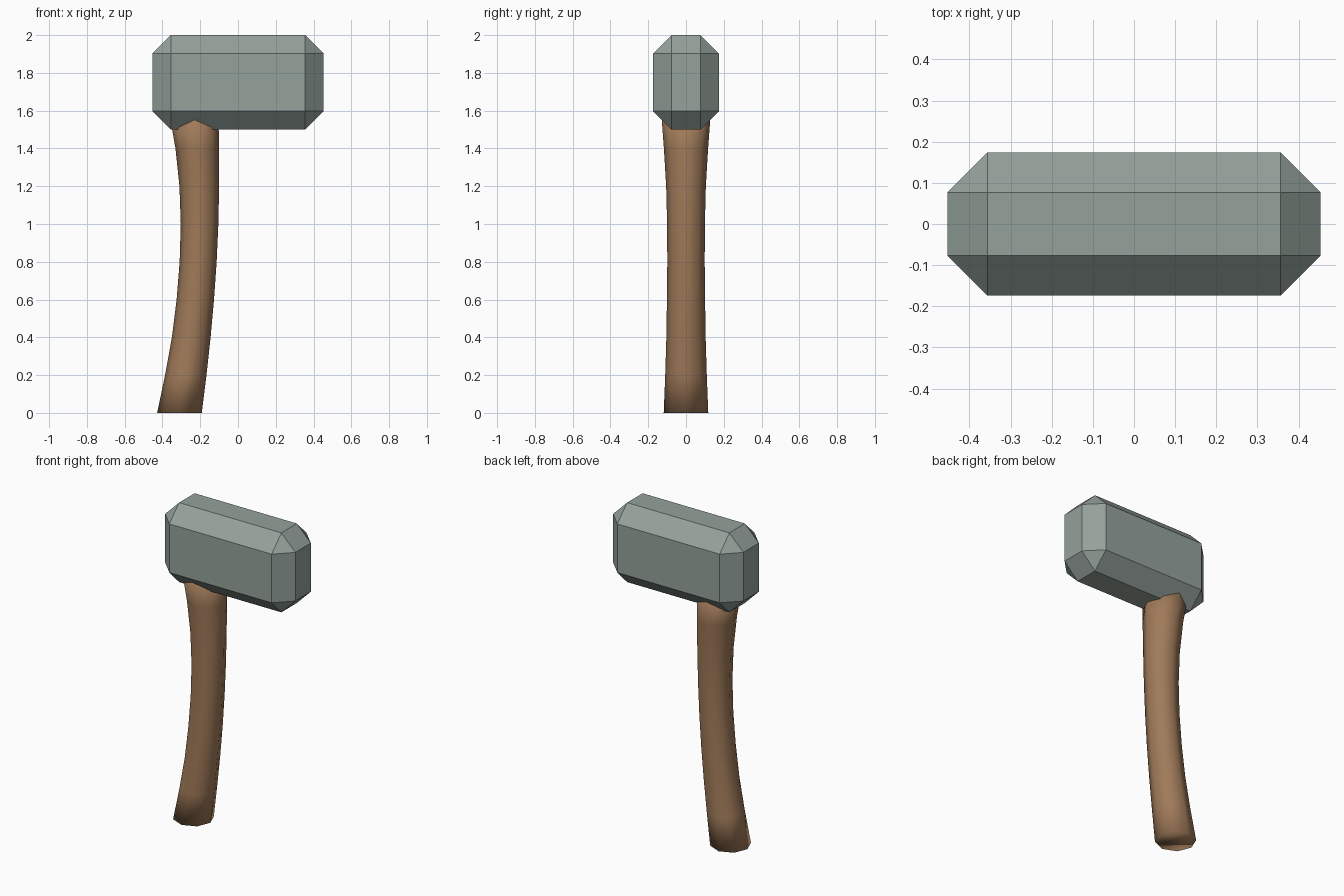
import bpy
import bmesh
from math import cos, sin, pi

if "Cube" in bpy.data.objects:
    bpy.data.objects.remove(bpy.data.objects["Cube"])


def material(name, color):
    m = bpy.data.materials.new(name)
    m.diffuse_color = (*color, 1)
    m.use_nodes = True
    m.node_tree.nodes["Principled BSDF"].inputs["Base Color"].default_value = m.diffuse_color
    return m


def make_object(name, bm, mat):
    bmesh.ops.recalc_face_normals(bm, faces=bm.faces)
    mesh = bpy.data.meshes.new(name)
    bm.to_mesh(mesh)
    bm.free()
    mesh.materials.append(mat)
    ob = bpy.data.objects.new(name, mesh)
    bpy.context.collection.objects.link(ob)
    return ob


stone = material("grey stone", (0.30, 0.36, 0.33))
wood = material("brown wood", (0.35, 0.195, 0.10))

# Hammer head: a block with every edge chamfered
bm = bmesh.new()
bmesh.ops.create_cube(bm, size=1)
for v in bm.verts:
    v.co = (v.co.x * 0.906, v.co.y * 0.348, v.co.z * 0.5 + 1.75)
bmesh.ops.bevel(bm, geom=bm.edges[:], offset=0.097, segments=1,
                affect='EDGES', profile=0.5)
make_object("hammer_head", bm, stone)

# Handle: curved eight-sided shaft, rings of (height, left x, right x, half depth)
rings = [
    (0.00, -0.428, -0.192, 0.118),
    (0.20, -0.386, -0.167, 0.110),
    (0.40, -0.350, -0.145, 0.104),
    (0.60, -0.325, -0.127, 0.101),
    (0.80, -0.309, -0.113, 0.099),
    (1.00, -0.303, -0.104, 0.100),
    (1.20, -0.310, -0.100, 0.105),
    (1.40, -0.331, -0.100, 0.117),
    (1.60, -0.366, -0.104, 0.132),
]
SIDES = 8
bm = bmesh.new()
loops = []
for z, left, right, depth in rings:
    cx, rx = (left + right) / 2, (right - left) / 2
    loops.append([bm.verts.new((cx + rx * cos(2 * pi * i / SIDES),
                                depth * sin(2 * pi * i / SIDES), z))
                  for i in range(SIDES)])
for low, high in zip(loops, loops[1:]):
    for i in range(SIDES):
        j = (i + 1) % SIDES
        bm.faces.new((low[i], low[j], high[j], high[i]))
bm.faces.new(loops[0])
bm.faces.new(loops[-1])
for f in bm.faces:
    f.smooth = True
make_object("handle", bm, wood)
